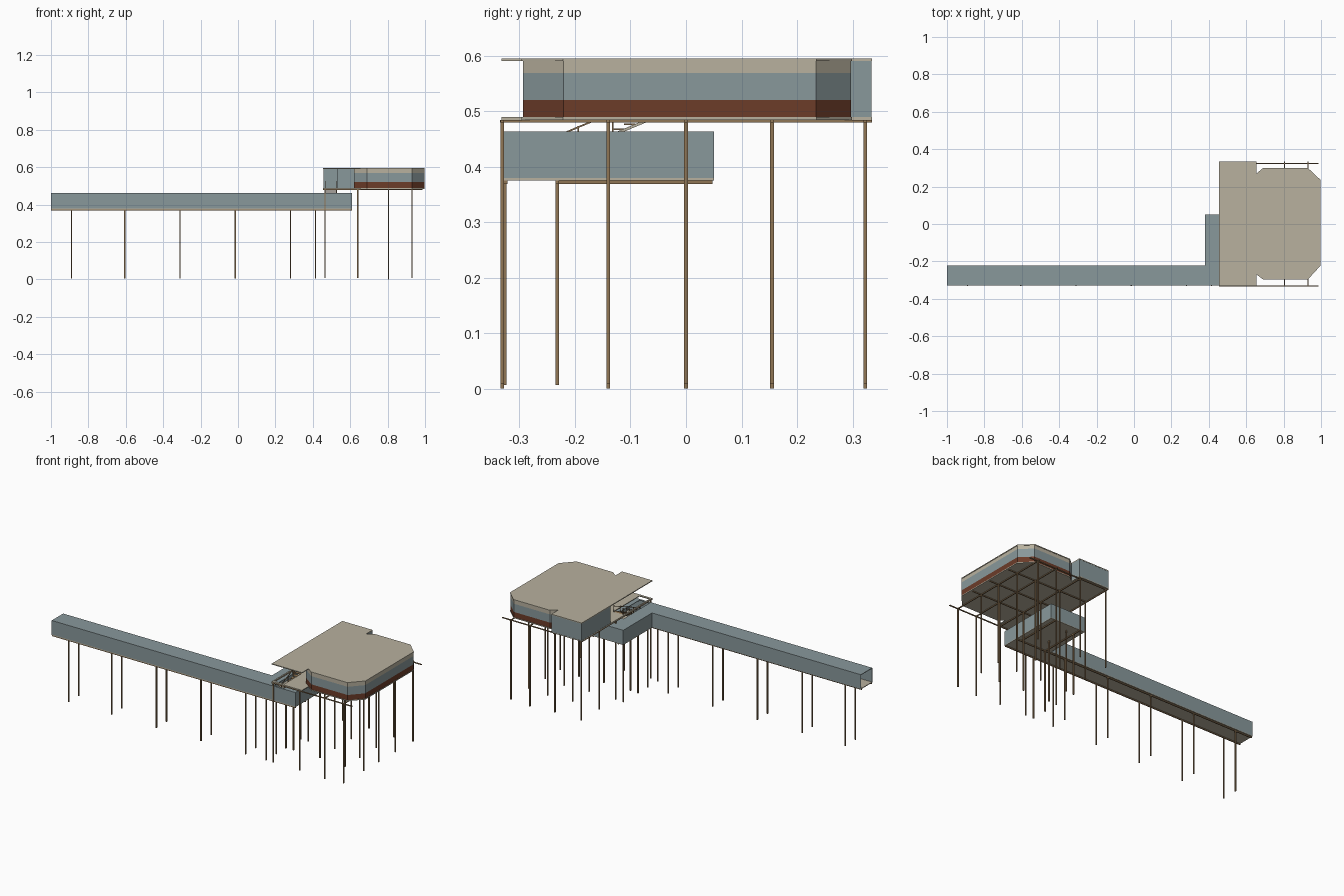
import bpy, bmesh, math
from mathutils import Vector

if "Cube" in bpy.data.objects:
    bpy.data.objects.remove(bpy.data.objects["Cube"])


def material(name, rgb):
    m = bpy.data.materials.new(name)
    m.diffuse_color = (*rgb, 1)
    m.use_nodes = True
    m.node_tree.nodes["Principled BSDF"].inputs["Base Color"].default_value = m.diffuse_color
    return m


BEIGE = material("beige_panel", (0.48, 0.44, 0.345))
BLUE = material("grey_blue_panel", (0.25, 0.315, 0.33))
RUST = material("rust_brown", (0.15, 0.045, 0.022))
WOOD = material("timber", (0.28, 0.18, 0.09))


def finish(bm, name, mat):
    bmesh.ops.recalc_face_normals(bm, faces=bm.faces)
    me = bpy.data.meshes.new(name)
    bm.to_mesh(me)
    bm.free()
    ob = bpy.data.objects.new(name, me)
    bpy.context.collection.objects.link(ob)
    me.materials.append(mat)
    return ob


def add_prism(bm, pts, z0, z1):
    face = bm.faces.new([bm.verts.new((x, y, z0)) for x, y in pts])
    ext = bmesh.ops.extrude_face_region(bm, geom=[face], use_keep_orig=True)
    moved = [g for g in ext["geom"] if isinstance(g, bmesh.types.BMVert)]
    bmesh.ops.translate(bm, verts=moved, vec=(0, 0, z1 - z0))


def slab(name, pts, z0, z1, mat):
    bm = bmesh.new()
    add_prism(bm, pts, z0, z1)
    return finish(bm, name, mat)


def rect(x0, x1, y0, y1):
    return [(x0, y0), (x1, y0), (x1, y1), (x0, y1)]


def boxes(name, specs, mat):
    bm = bmesh.new()
    for x0, x1, y0, y1, z0, z1 in specs:
        add_prism(bm, rect(x0, x1, y0, y1), z0, z1)
    return finish(bm, name, mat)


def wall(name, path, z0, z1, mat, t=0.003):
    """Thin wall that follows an open path, thickened to its left side."""
    bm = bmesh.new()
    for a, b in zip(path, path[1:]):
        a, b = Vector(a), Vector(b)
        d = (b - a).normalized()
        n = Vector((-d.y, d.x)) * t
        add_prism(bm, [a[:], b[:], (b + n)[:], (a + n)[:]], z0, z1)
    return finish(bm, name, mat)


def bar(bm, a, b, w):
    """Square bar between two points."""
    a, b = Vector(a), Vector(b)
    d = b - a
    rot = d.to_track_quat('Z', 'Y').to_matrix().to_4x4()
    new = bmesh.ops.create_cube(bm, size=1)["verts"]
    bmesh.ops.scale(bm, vec=(w, w, d.length), verts=new)
    bmesh.ops.transform(bm, matrix=rot, verts=new)
    bmesh.ops.translate(bm, vec=(a + b) / 2, verts=new)


def posts(name, spots, top, w=0.0065):
    h = w / 2
    return boxes(name, [(x - h, x + h, y - h, y + h, z, top) for x, y, z in spots], WOOD)


# stair opening shared by the corridor roof and the pavilion floor
SX0, SX1, SY0, SY1 = 0.463, 0.53, -0.318, -0.07
cutter = slab("stair_opening_cutter", rect(SX0, SX1, SY0, SY1), 0.44, 0.52, WOOD)
cutter.hide_render = True
cutter.hide_viewport = True


def cut(ob):
    mod = ob.modifiers.new("stair_opening", 'BOOLEAN')
    mod.operation = 'DIFFERENCE'
    mod.solver = 'EXACT'
    mod.object = cutter


# L-shaped hollow corridor, open at its far end
corridor = [(-1, -0.33), (0.61, -0.33), (0.61, 0.05), (0.38, 0.05), (0.38, -0.222), (-1, -0.222)]
slab("corridor_floor", corridor, 0.375, 0.379, BEIGE)
wall("corridor_walls", corridor, 0.379, 0.460, BLUE)
cut(slab("corridor_roof", corridor, 0.460, 0.463, BLUE))

# corridor beams and posts
boxes("corridor_beams",
      [(-1, 0.61, y - 0.003, y + 0.003, 0.369, 0.375) for y in (-0.325, -0.232)]
      + [(x - 0.003, x + 0.003, -0.232, 0.048, 0.369, 0.375) for x in (0.415, 0.58)], WOOD)
spots = [(x, y, 0.006) for x in (-0.89, -0.605, -0.31, -0.015, 0.28, 0.415) for y in (-0.327, -0.232)]
spots += [(0.415, y, 0.006) for y in (-0.14, 0.0)]
posts("corridor_posts", spots, 0.372)

# pavilion floor and roof plates share one outline with small side notches
outline = [(0.455, -0.332), (0.655, -0.332), (0.655, -0.27), (0.69, -0.296), (0.93, -0.296),
           (0.998, -0.222), (0.998, 0.235), (0.93, 0.299), (0.69, 0.299), (0.655, 0.27),
           (0.655, 0.335), (0.455, 0.335)]
slab("pavilion_roof", outline, 0.590, 0.595, BEIGE)
cut(slab("pavilion_floor", outline, 0.484, 0.489, BEIGE))

# banded walls around the pavilion
ring = [(0.62, -0.243), (0.69, -0.294), (0.93, -0.294), (0.996, -0.221), (0.996, 0.234),
        (0.93, 0.297), (0.69, 0.297), (0.655, 0.27)]
for name, z0, z1, mat in (("lower_wall_band", 0.489, 0.520, RUST),
                          ("window_band", 0.520, 0.569, BLUE),
                          ("upper_wall_band", 0.569, 0.590, BEIGE)):
    wall(name, ring, z0, z1, mat)

# plain annex behind the stair
wall("annex_walls", [(0.655, 0.27), (0.655, 0.334), (0.456, 0.334), (0.456, 0.06), (0.535, 0.06)],
     0.489, 0.590, BLUE)

# grid of timber beams and posts under the pavilion
XS, YS = (0.465, 0.64, 0.805, 0.93), (-0.331, -0.14, 0.0, 0.155, 0.323)
boxes("cross_beams", [(x - 0.003, x + 0.003, -0.335, 0.335, 0.479, 0.484)
                      for x in (0.458, 0.64, 0.805, 0.93)], WOOD)
boxes("long_beams", [(x0, 0.987, y - 0.003, y + 0.003, 0.479, 0.484)
                     for y, x0 in zip(YS, (0.455, 0.532, 0.455, 0.455, 0.455))], WOOD)
posts("pavilion_posts", [(x, y, 0.0 if x == 0.805 else 0.008) for x in XS for y in YS], 0.480)

# stair rising from the corridor to the pavilion
bm = bmesh.new()
N = 12
z_low, z_high = 0.379, 0.487
run, rise = (SY1 - SY0) / N, (z_high - z_low) / N
for i in range(N):
    y, z = SY0 + i * run, z_low + (i + 1) * rise
    add_prism(bm, rect(SX0 + 0.004, SX1 - 0.004, y, y + run), z - 0.003, z)
finish(bm, "stair_treads", WOOD)

bm = bmesh.new()
for x in (SX0 + 0.003, SX1 - 0.003):
    bar(bm, (x, SY0, z_low), (x, SY1, z_high - 0.004), 0.005)
finish(bm, "stair_stringers", BEIGE)

# handrails on the stair and around the opening
bm = bmesh.new()
for x in (SX0 + 0.003, SX1 - 0.003):
    bar(bm, (x, SY0, z_low + 0.04), (x, SY1, z_high + 0.036), 0.003)
    for i in range(5):
        t = i / 4
        y, z = SY0 + t * (SY1 - SY0), z_low + t * (z_high - z_low)
        bar(bm, (x, y, z), (x, y, z + 0.04), 0.003)
finish(bm, "stair_handrails", WOOD)
